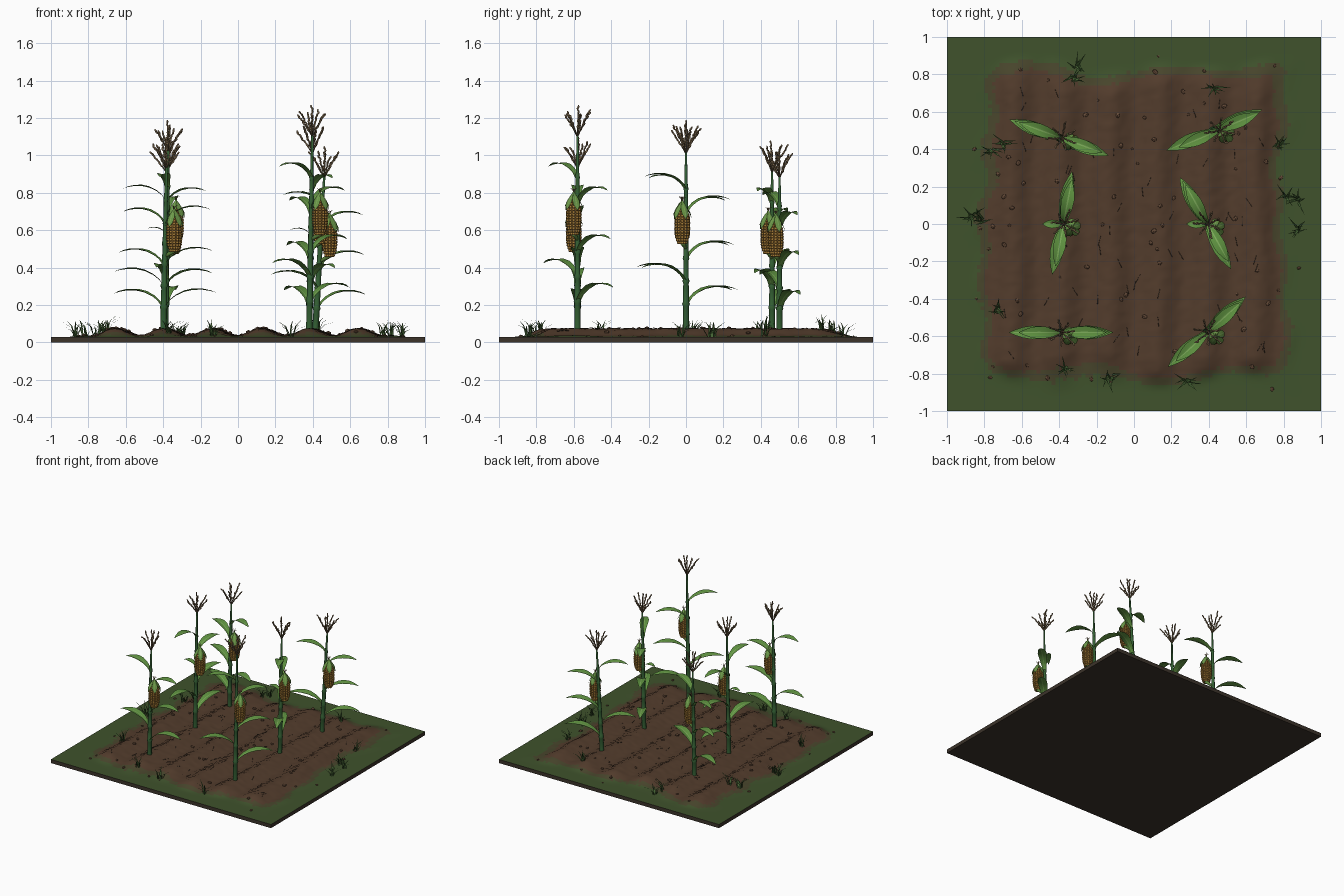
import bpy, bmesh, random
from math import sin, cos, pi, radians
from mathutils import Vector as V, Matrix as M

if "Cube" in bpy.data.objects:
    bpy.data.objects.remove(bpy.data.objects["Cube"])

random.seed(4)
R = random.uniform


def mat(name, r, g, b):
    m = bpy.data.materials.new(name)
    m.diffuse_color = (r, g, b, 1)
    m.use_nodes = True
    m.node_tree.nodes["Principled BSDF"].inputs["Base Color"].default_value = m.diffuse_color
    return m


SOIL = mat("soil", .085, .045, .025)
EDGE = mat("soil_edge", .065, .06, .025)
GRASS = mat("grass", .05, .085, .025)
BLADE = mat("grass_blade", .06, .13, .035)
DARK = mat("slab_earth", .045, .033, .023)
CLOD = mat("clod", .13, .07, .04)
STALK = mat("stalk", .035, .12, .035)
LEAF = mat("leaf", .11, .28, .05)
RIB = mat("leaf_rib", .2, .4, .1)
CORN = mat("kernel", .42, .22, .04)
CORE = mat("cob_core", .2, .1, .02)
HUSK = mat("husk", .14, .3, .06)
STRAW = mat("tassel", .25, .17, .09)


def finish(bm, name, mats, smooth=True):
    me = bpy.data.meshes.new(name)
    for f in bm.faces:
        f.smooth = smooth
    bm.to_mesh(me)
    bm.free()
    for m in mats:
        me.materials.append(m)
    ob = bpy.data.objects.new(name, me)
    bpy.context.collection.objects.link(ob)
    return ob


def tube(bm, pts, radii, n=6):
    """Closed tube through pts."""
    pts = [V(p) for p in pts]
    rings = []
    for i, p in enumerate(pts):
        t = pts[min(i + 1, len(pts) - 1)] - pts[max(i - 1, 0)]
        q = V((0, 0, 1)).rotation_difference(t)
        rings.append([bm.verts.new(p + q @ V((cos(2*pi*k/n), sin(2*pi*k/n), 0)) * radii[i])
                      for k in range(n)])
    for a, b in zip(rings, rings[1:]):
        for k in range(n):
            bm.faces.new((a[k], a[(k+1) % n], b[(k+1) % n], b[k]))
    bm.faces.new(rings[0][::-1])
    bm.faces.new(rings[-1])


def bead(bm, p, d, size, u=6, v=4):
    """Small ellipsoid at p with its z axis along d."""
    q = V((0, 0, 1)).rotation_difference(V(d)).to_matrix().to_4x4()
    bmesh.ops.create_uvsphere(bm, u_segments=u, v_segments=v, radius=1,
                              matrix=M.Translation(p) @ q @ M.Diagonal((*size, 1)))


def blade(bm, origin, ang, path, widths, fold=.25, cross=(-1, -.5, -.12, .12, .5, 1)):
    """Leaf strip: path is (reach, rise) pairs, folded along the midrib."""
    d, s = V((cos(ang), sin(ang), 0)), V((-sin(ang), cos(ang), 0))
    rows = []
    for (r, h), w in zip(path, widths):
        c = V(origin) + d * r + V((0, 0, h))
        rows.append([bm.verts.new(c + s * w * k + V((0, 0, abs(k) * w * fold))) for k in cross])
    for a, b in zip(rows, rows[1:]):
        for k in range(len(cross) - 1):
            f = bm.faces.new((a[k], b[k], b[k+1], a[k+1]))
            f.material_index = int(len(cross) == 6 and k == 2)


# ground: slab and ploughed surface
def step(e0, e1, x):
    t = min(1, max(0, (x - e0) / (e1 - e0)))
    return t * t * (3 - 2 * t)


def soil_mask(x, y):
    w = .025 * sin(9*x + 4*y) + .02 * sin(17*y - 5*x)
    return step(.86, .68, abs(x) + w) * step(.88, .7, abs(y) + w)


def height(x, y):
    m = soil_mask(x, y)
    ridge = .5 + .5 * cos(2*pi*(x - .13) / .26 + .25*sin(7*y))
    return .0305 + m * (.006 + .038 * ridge)


bm = bmesh.new()
bmesh.ops.create_cube(bm, size=1, matrix=M.Translation((0, 0, .015)) @ M.Diagonal((2, 2, .03, 1)))
finish(bm, "earth_slab", [DARK], False)

bm = bmesh.new()
bmesh.ops.create_grid(bm, x_segments=100, y_segments=100, size=1)
for v in bm.verts:
    x, y = v.co.xy
    v.co.z = height(x, y) + soil_mask(x, y) * R(-.003, .003)
for f in bm.faces:
    m = soil_mask(*f.calc_center_median().xy) + R(-.06, .06)
    f.material_index = 0 if m > .55 else 1 if m > .2 else 2
finish(bm, "ploughed_ground", [SOIL, EDGE, GRASS])

# clods and dry stems scattered on the soil
bm = bmesh.new()
for i in range(75):
    x, y = R(-.9, .9), R(-.9, .9)
    s = R(.006, .015)
    bmesh.ops.create_icosphere(bm, subdivisions=1, radius=s, matrix=M.Translation(
        (x, y, height(x, y) + s * .25)) @ M.Rotation(R(0, 6), 4, 'Z') @ M.Diagonal((1.2, .9, .7, 1)))
finish(bm, "soil_clods", [CLOD], False)
bm = bmesh.new()
for i in range(60):
    x, y, a = R(-.7, .7), R(-.72, .72), R(.9, 2.2)
    dx, dy = cos(a) * .025, sin(a) * .025
    tube(bm, [(x-dx, y-dy, height(x-dx, y-dy) + .002), (x+dx, y+dy, height(x+dx, y+dy) + .004)],
         [.0015, .001], 4)
finish(bm, "dry_stems", [DARK])

# grass tufts round the edge
bm = bmesh.new()
for x, y in [(-.3, .84), (-.33, .78), (.43, .72), (-.7, .43), (-.76, .39), (.77, .42), (-.87, .04),
             (-.82, .02), (.82, .15), (.88, .13), (.88, -.03), (-.73, -.46), (-.37, -.77),
             (-.13, -.82), (.28, -.84)]:
    for k in range(9):
        a, r, h = R(0, 2*pi), R(.03, .08), R(.04, .09)
        blade(bm, (x + R(-.015, .015), y + R(-.015, .015), height(x, y) - .003), a,
              [(0, 0), (r*.35, h*.65), (r, h)], [.005, .004, .0003], .3, (-1, 0, 1))
finish(bm, "grass_tufts", [BLADE])


# corn plants
def plant(n, x, y, H, deg, lean=.02, side_leaf=False):
    ang = radians(deg)
    top = H - .15

    def at(z):
        return V((x + lean * (z / H - .5), y, z))

    slots = [H * (.175 + .105 * i) for i in range(6)]

    # stalk with swollen nodes
    bm = bmesh.new()
    zs, rs = [.035, .07], [.019, .017]
    for i, z in enumerate(slots):
        r = .0165 - .0012 * i
        zs += [z - .012, z, z + .012]
        rs += [r, r * 1.3, r]
    zs += [slots[5] + .05, top]
    rs += [.008, .006]
    tube(bm, [at(z) for z in zs], rs, 10)
    finish(bm, f"stalk_{n}", [STALK])

    # alternating arched leaves, the fourth slot carries the cob
    bm = bmesh.new()
    for i, z in enumerate(slots):
        L = .285 - .011 * i
        a = ang + pi * (i % 2)
        if i == 3:
            if not side_leaf:
                continue
            a, L = pi, .11
        prof = [(.02, 0, .017), (.1, .03, .019), (.22, .055, .026), (.38, .075, .034), (.55, .085, .036),
                (.72, .086, .029), (.88, .08, .015), (1, .07, .0008)]
        blade(bm, at(z), a, [(p[0] * L, p[1] * L / .27) for p in prof],
              [p[2] * (L / .27) ** .5 for p in prof])
    finish(bm, f"leaves_{n}", [LEAF, RIB])

    # cob: core, kernel rows, husk and silk
    c = at(H * .53) + V((.048, -.02, 0))
    hl = .09
    shape = lambda t: .037 * (1 - .45 * abs(t) ** 3)
    bm = bmesh.new()
    ts = [-1, -.7, -.3, .3, .7, 1]
    tube(bm, [c + V((0, 0, t * hl)) for t in ts], [shape(t) * .95 for t in ts], 12)
    finish(bm, f"cob_core_{n}", [CORE])
    bm = bmesh.new()
    for j in range(13):
        t = -.96 + j * .16
        for k in range(12):
            a = 2*pi*k / 12
            d = V((cos(a), sin(a), 0))
            bead(bm, c + d * shape(t) + V((0, 0, t * hl)), d, (.0085, .0085, .006))
    finish(bm, f"kernels_{n}", [CORN])
    bm = bmesh.new()
    for k in range(5):
        blade(bm, c + V((0, 0, hl + .035)), 2*pi*k / 5 + .4,
              [(.002, .01), (.014, -.005), (.03, -.03), (.043, -.055), (.05, -.085)],
              [.003, .012, .02, .018, .001], -.25)
    tube(bm, [c + V((0, 0, hl - .02)), c + V((0, 0, hl + .02)), c + V((0, 0, hl + .05))],
         [.022, .014, .004], 8)
    tube(bm, [at(c.z - hl - .03), c + V((-.015, .006, -hl - .006)), c + V((0, 0, -hl + .01))],
         [.008, .012, .02], 8)
    finish(bm, f"husk_{n}", [HUSK, RIB])
    bm = bmesh.new()
    for k in range(7):
        a = 2*pi*k / 7
        d = V((cos(a), sin(a), 0))
        p = c + V((0, 0, hl + .035))
        tube(bm, [p, p + d * .006 + V((0, 0, .025)), p + d * .018 + V((0, 0, .03))],
             [.002, .0015, .001], 4)
    finish(bm, f"silk_{n}", [STRAW])

    # tassel: branches set with beads
    bm = bmesh.new()
    base = at(top - .01)
    for k in range(8):
        a = 2*pi*k / 7 + n
        sp, h = (R(.06, .085), R(.1, .145)) if k < 7 else (.005, .16)
        pt = lambda t: base + V((cos(a) * sp * t, sin(a) * sp * t, h * (1.15*t - .15*t*t)))
        tube(bm, [pt(0), pt(.35), pt(.7), pt(1)], [.004, .003, .0025, .002], 5)
        for j in range(8):
            t = .3 + j * .1
            o = V((R(-1, 1), R(-1, 1), 0)) * .004
            bead(bm, pt(t) + o, pt(t + .1) - pt(t) + o, (.0055, .0055, .011), 5, 4)
    finish(bm, f"tassel_{n}", [STRAW])


plant(1, -.39, -.58, 1.09, 0)
plant(2, .39, -.58, 1.26, 42)
plant(3, -.38, 0, 1.18, 79, side_leaf=True)
plant(4, .39, 0, 1.17, 119, side_leaf=True)
plant(5, -.39, .46, 1.07, 160)
plant(6, .44, .5, 1.04, 23, .06)
